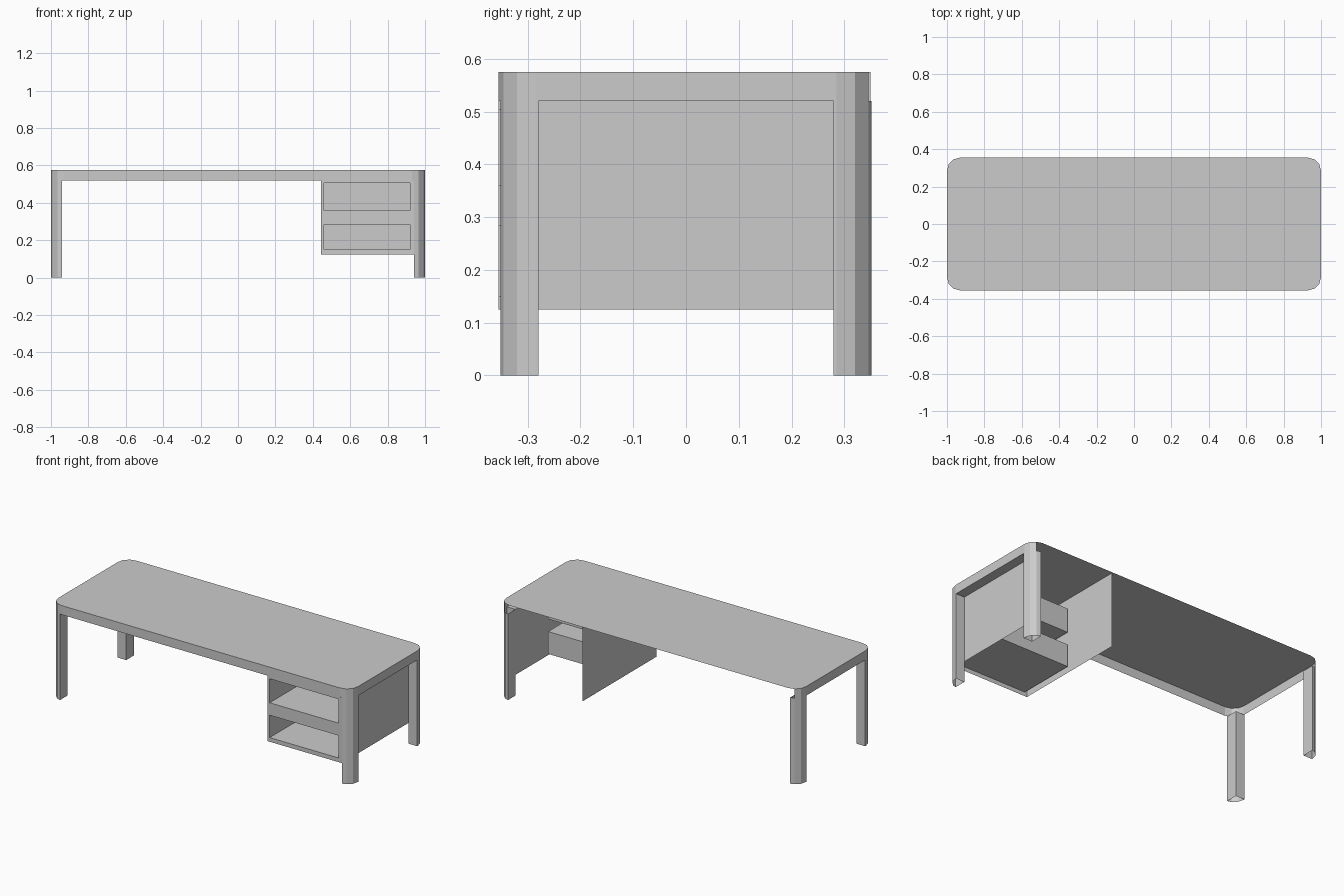
import bpy, math

if "Cube" in bpy.data.objects:
    bpy.data.objects.remove(bpy.data.objects["Cube"])

HX, HY, R = 1.0, 0.355, 0.07      # half sizes and corner radius of the top
ZT, ZA, ZC = 0.575, 0.52, 0.125   # top, apron bottom, cabinet bottom
LX, LY = 0.942, 0.28              # inner faces of the legs
CX = 0.445                        # inner side of the cabinet
BOX_BACK = 0.0                    # back of the drawer compartments


def make(name, verts, faces):
    mesh = bpy.data.meshes.new(name)
    mesh.from_pydata(verts, [], faces)
    mesh.update()
    obj = bpy.data.objects.new(name, mesh)
    bpy.context.collection.objects.link(obj)
    return obj


def wall(name, path, z0, z1, closed=False):
    """Vertical sheet following a path in plan."""
    n = len(path)
    verts = [(x, y, z) for z in (z0, z1) for x, y in path]
    faces = [(i, (i + 1) % n, n + (i + 1) % n, n + i)
             for i in range(n if closed else n - 1)]
    return make(name, verts, faces)


def arc(sx, sy, start):
    """Three-segment rounded corner, counter-clockwise."""
    return [(sx * (HX - R) + R * math.cos(math.radians(start + 30 * i)),
             sy * (HY - R) + R * math.sin(math.radians(start + 30 * i)))
            for i in range(4)]


back_left, front_left = arc(-1, 1, 90), arc(-1, -1, 180)
front_right, back_right = arc(1, -1, 270), arc(1, 1, 0)

# Table top sheet
outline = back_left + front_left + front_right + back_right
make("table_top", [(x, y, ZT) for x, y in outline], [list(range(len(outline)))])

# Apron around left, front and right, open at the back
wall("apron", back_left[1:] + front_left + front_right + back_right[:-1], ZA, ZT)

# Four hollow legs following the rounded corners
p0, p1 = front_right[0], front_right[1]
t = (LX - p0[0]) / (p1[0] - p0[0])
cut = (LX, p0[1] + t * (p1[1] - p0[1]))
leg = [(LX, -LY), cut] + front_right[1:] + [(HX, -LY)]
for sx, side in ((-1, "left"), (1, "right")):
    for sy, end in ((1, "front"), (-1, "back")):
        path = [(sx * x, sy * y) for x, y in leg]
        if sx * sy < 0:
            path.reverse()
        wall(f"{end}_{side}_leg", path, 0, ZA, True)

# Cabinet sides and the strip under the right apron
wall("cabinet_inner_side", [(CX, HY - 0.005), (CX, -HY)], ZC, ZT)
wall("cabinet_outer_side", [(LX, -LY), (LX, LY)], ZC, ZA)
make("right_apron_underside",
     [(LX, -LY, ZA), (LX, LY, ZA), (HX, LY, ZA), (HX, -LY, ZA)], [(0, 1, 2, 3)])

# Cabinet front with two openings
xs = [CX, 0.46, 0.92, LX]
zs = [ZC, 0.15, 0.285, 0.36, 0.505, ZA]
verts = [(x, -HY, z) for z in zs for x in xs]
faces = [(j * 4 + i, j * 4 + i + 1, j * 4 + i + 5, j * 4 + i + 4)
         for j in range(5) for i in range(3) if not (i == 1 and j in (1, 3))]
make("cabinet_front", verts, faces)

# Drawer compartments, open towards the front
for name, z0, z1 in (("lower", zs[1], zs[2]), ("upper", zs[3], zs[4])):
    verts = [(x, y, z) for y in (-HY, BOX_BACK)
             for x, z in ((xs[1], z0), (xs[2], z0), (xs[2], z1), (xs[1], z1))]
    faces = [(i, (i + 1) % 4, 4 + (i + 1) % 4, 4 + i) for i in range(4)]
    make(f"{name}_compartment", verts, faces + [(4, 5, 6, 7)])
